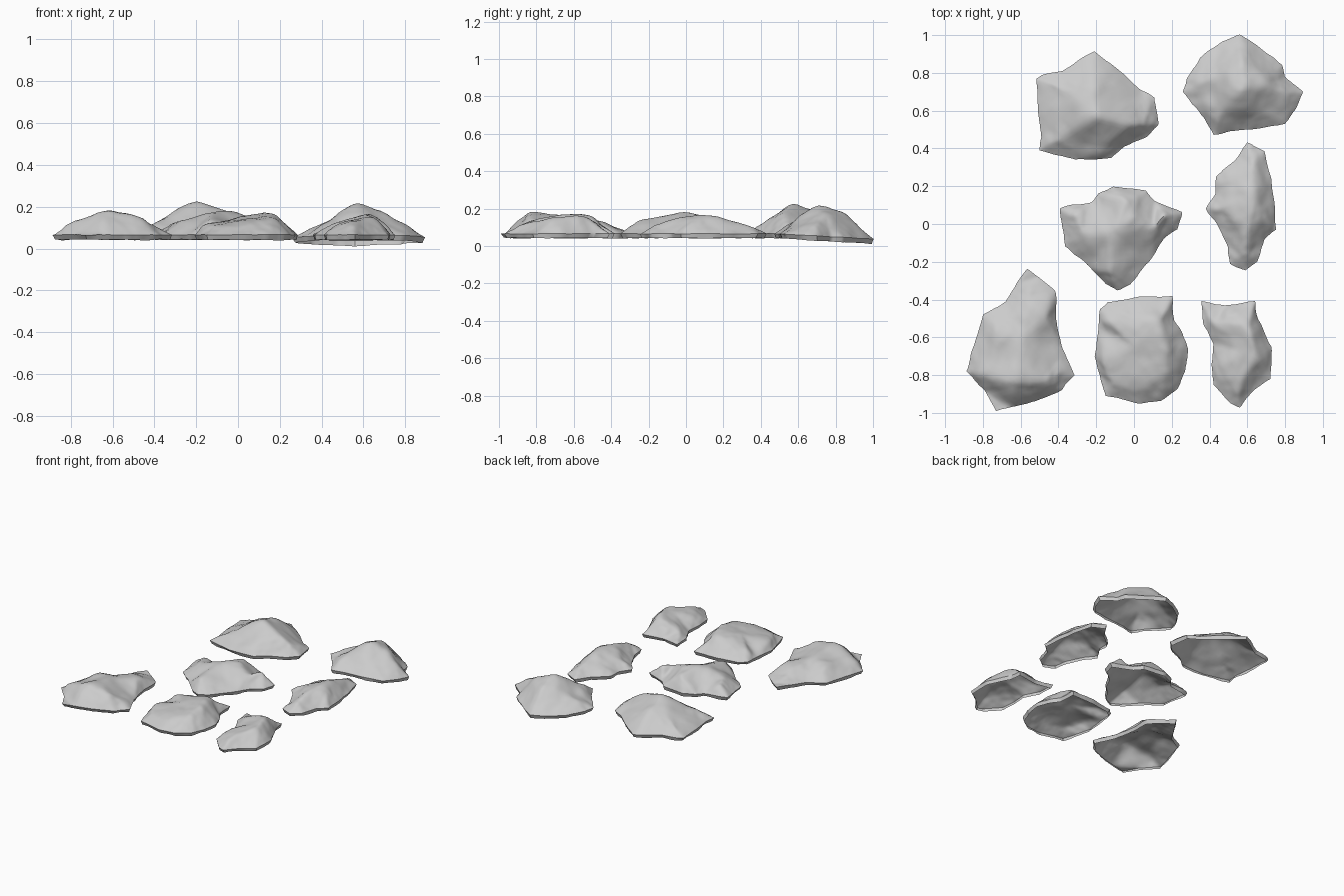
import bpy, bmesh
from mathutils import Vector, noise
from mathutils.geometry import delaunay_2d_cdt


def pairs(v, n):
    return [v[i:i + n] for i in range(0, len(v), n)]


def rock(name, outline, crest, tilt=0.0):
    """Hollow rock shell: outline is x,y pairs, crest is x,y,z triples."""
    rim, tops = pairs(outline, 2), pairs(crest, 3)
    n = len(rim)
    cx, cy = sum(p[0] for p in rim) / n, sum(p[1] for p in rim) / n
    lowest = min(p[1] for p in rim)
    pts = [Vector(p) for p in rim] + [Vector(t[:2]) for t in tops]
    heights = [0.066 - tilt * (p[1] - lowest) for p in rim] + [t[2] for t in tops]
    vs, _, fs, orig, _, _ = delaunay_2d_cdt(
        pts, [(i, (i + 1) % n) for i in range(n)], [], 1, 1e-5)
    # faceted shape from the outline and crest points
    bm = bmesh.new()
    verts = [bm.verts.new((v.x, v.y, heights[o[0]] if o else 0.07))
             for v, o in zip(vs, orig)]
    for f in fs:
        bm.faces.new([verts[i] for i in f])
    # finer mesh with worn edges
    bmesh.ops.subdivide_edges(bm, edges=bm.edges[:], cuts=7, use_grid_fill=True)
    inner = [v for v in bm.verts if not v.is_boundary]
    for _ in range(4):
        bmesh.ops.smooth_vert(bm, verts=inner, factor=0.5,
                              use_axis_x=True, use_axis_y=True, use_axis_z=True)
    # rim turned down and slightly in
    edges = [e for e in bm.edges if e.is_boundary]
    ext = bmesh.ops.extrude_edge_only(bm, edges=edges)["geom"]
    for v in ext:
        if isinstance(v, bmesh.types.BMVert):
            v.co.x += (cx - v.co.x) * 0.04
            v.co.y += (cy - v.co.y) * 0.04
            v.co.z -= 0.024
    bmesh.ops.recalc_face_normals(bm, faces=bm.faces[:])
    if sum(f.normal.z * f.calc_area() for f in bm.faces) < 0:
        bmesh.ops.reverse_faces(bm, faces=bm.faces[:])
    bm.normal_update()
    # weathered surface
    moves = [(v, v.normal * 0.009 * noise.fractal(v.co * 8, 1.0, 2.0, 3)) for v in bm.verts]
    for v, d in moves:
        v.co += d
    for f in bm.faces:
        f.smooth = True
    me = bpy.data.meshes.new(name)
    bm.to_mesh(me)
    bm.free()
    ob = bpy.data.objects.new(name, me)
    bpy.context.collection.objects.link(ob)
    bpy.context.view_layer.objects.active = ob
    bpy.ops.object.select_all(action='DESELECT')
    ob.select_set(True)
    bpy.ops.object.shade_smooth_by_angle(angle=0.7)


# back row
rock("rock_back_left",
     [-.52, .77, -.50, .57, -.49, .46, -.50, .39, -.31, .34, -.12, .35, -.05, .41,
      .07, .46, .13, .53, .11, .67, .03, .72, -.08, .81, -.21, .92, -.38, .81, -.49, .79],
     [-.20, .57, .242, -.38, .45, .13, -.02, .53, .175, -.21, .73, .19,
      -.36, .70, .14, .05, .53, .14, -.14, .41, .12])
rock("rock_back_right",
     [.56, 1.0, .47, .97, .35, .88, .28, .77, .26, .70, .31, .63, .37, .56, .42, .47,
      .52, .49, .64, .50, .80, .53, .86, .62, .89, .70, .80, .78, .78, .84, .66, .94],
     [.57, .71, .23, .46, .60, .15, .70, .74, .175, .80, .70, .12,
      .57, .86, .18, .42, .76, .13, .66, .60, .14], tilt=0.055)
# middle row
rock("rock_centre",
     [-.39, .08, -.38, 0, -.37, -.12, -.23, -.23, -.15, -.32, -.09, -.35, -.02, -.32,
      .08, -.20, .16, -.08, .23, -.03, .25, .06, .11, .12, .06, .175, -.11, .195,
      -.19, .16, -.23, .12],
     [-.12, -.05, .185, -.26, -.06, .15, .0, .03, .175, .16, .05, .15,
      -.13, -.24, .15, -.31, .05, .12, -.04, .13, .165, .10, -.03, .14])
rock("rock_middle_right",
     [.60, .43, .535, .34, .435, .25, .43, .16, .375, .08, .44, 0, .495, -.12, .51, -.21,
      .59, -.25, .655, -.20, .69, -.08, .755, -.03, .74, .11, .73, .24, .69, .385],
     [.63, .32, .12, .64, .14, .17, .60, -.02, .165, .59, -.15, .12,
      .48, .08, .12, .53, .21, .12, .69, .04, .13])
# front row
rock("rock_front_left",
     [-.565, -.24, -.62, -.32, -.68, -.41, -.80, -.48, -.84, -.64, -.89, -.78, -.79, -.88,
      -.73, -.99, -.655, -.97, -.52, -.94, -.38, -.88, -.315, -.80, -.38, -.66,
      -.41, -.50, -.42, -.36, -.50, -.28],
     [-.64, -.84, .195, -.50, -.84, .165, -.40, -.79, .12, -.78, -.80, .13,
      -.60, -.60, .16, -.72, -.56, .14, -.47, -.50, .14, -.56, -.38, .11])
rock("rock_front_middle",
     [-.14, -.41, -.18, -.45, -.185, -.555, -.21, -.70, -.18, -.81, -.15, -.91, .03, -.95,
      .14, -.935, .23, -.87, .275, -.77, .29, -.66, .26, -.58, .21, -.51, .20, -.385, .03, -.39],
     [.13, -.52, .17, .17, -.67, .175, .16, -.80, .15, 0, -.65, .15,
      -.13, -.52, .12, -.16, -.74, .12, -.10, -.85, .11, .05, -.87, .12, .0, -.49, .135])
rock("rock_front_right",
     [.36, -.41, .365, -.53, .42, -.635, .41, -.74, .42, -.85, .51, -.95, .56, -.97,
      .64, -.88, .725, -.82, .73, -.65, .655, -.50, .64, -.41, .48, -.43],
     [.60, -.54, .165, .57, -.67, .14, .65, -.70, .155, .55, -.87, .12,
      .43, -.53, .11, .47, -.76, .12, .51, -.48, .125])
